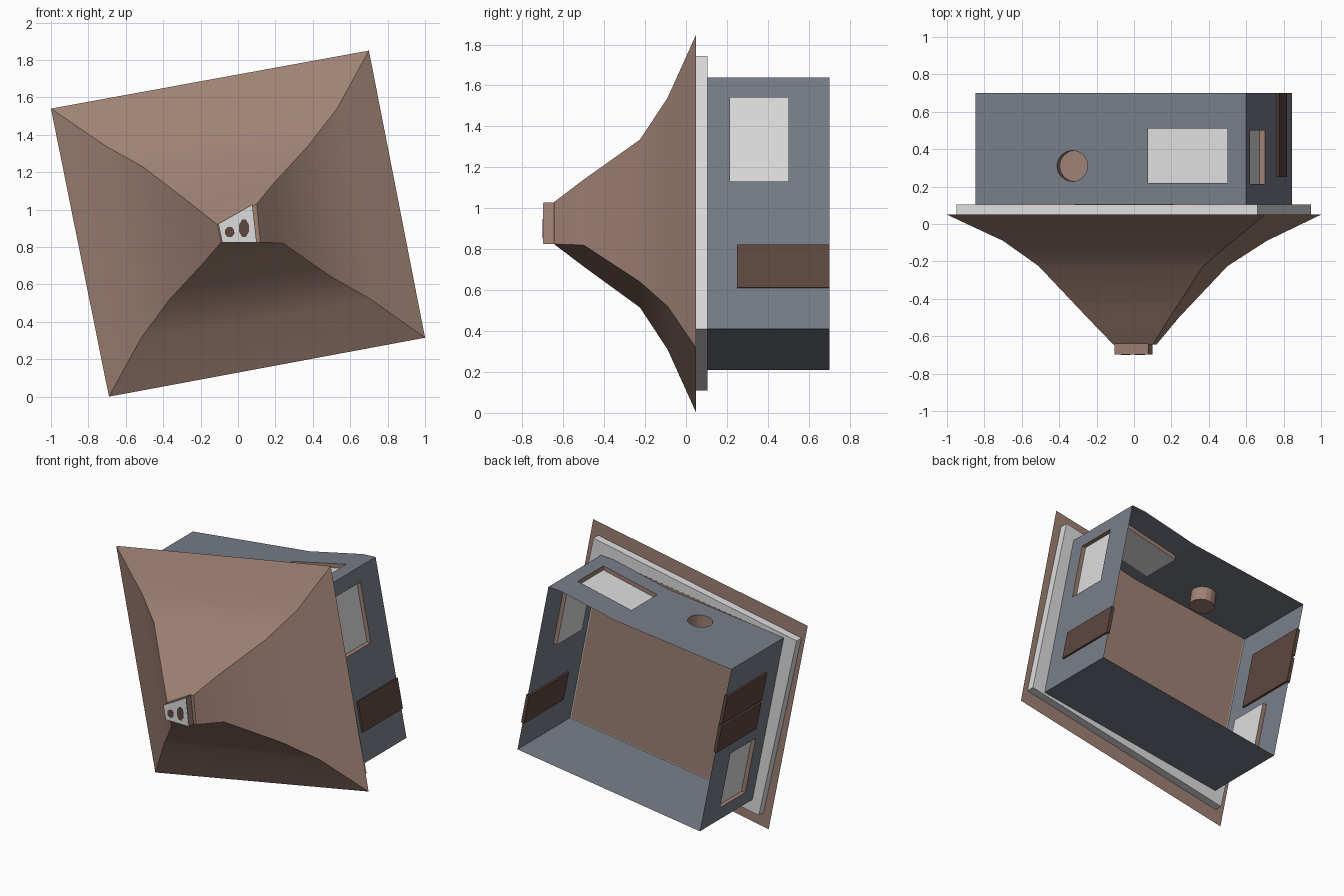
import bpy, bmesh, math
from mathutils import Vector

if "Cube" in bpy.data.objects:
    bpy.data.objects.remove(bpy.data.objects["Cube"])


def mat(name, c):
    m = bpy.data.materials.new(name)
    m.diffuse_color = (*c, 1)
    m.use_nodes = True
    m.node_tree.nodes["Principled BSDF"].inputs["Base Color"].default_value = m.diffuse_color
    return m


BROWN = mat("warm_brown", (0.35, 0.22, 0.175))
BLUE = mat("slate_blue", (0.185, 0.205, 0.247))
WHITE = mat("off_white", (0.72, 0.72, 0.72))
DARK = mat("dark_brown", (0.11, 0.062, 0.05))


def make(name, bm, mats, fix=True):
    if fix:
        bmesh.ops.recalc_face_normals(bm, faces=bm.faces)
    me = bpy.data.meshes.new(name)
    bm.to_mesh(me)
    bm.free()
    for m in mats:
        me.materials.append(m)
    ob = bpy.data.objects.new(name, me)
    bpy.context.collection.objects.link(ob)
    return ob


def loft(name, rings, m):
    """Closed body through (y, [(x, z), ...]) rings."""
    bm = bmesh.new()
    vs = [[bm.verts.new((x, y, z)) for x, z in pts] for y, pts in rings]
    n = len(vs[0])
    for a, b in zip(vs, vs[1:]):
        for i in range(n):
            j = (i + 1) % n
            bm.faces.new((a[i], a[j], b[j], b[i]))
    bm.faces.new(vs[0])
    bm.faces.new(vs[-1])
    return make(name, bm, [m])


# Flared four-sided roof lying on its side (rings from tip to eaves)
tip = [(-0.11, 0.92), (0.10, 1.03), (0.12, 0.825), (-0.09, 0.825)]
roof = loft("roof", [
    (-0.645, tip),
    (-0.50, [(-0.25, 1.03), (0.19, 1.14), (0.24, 0.82), (-0.185, 0.715)]),
    (-0.225, [(-0.51, 1.23), (0.37, 1.335), (0.50, 0.64), (-0.37, 0.515)]),
    (-0.09, [(-0.70, 1.335), (0.53, 1.54), (0.71, 0.52), (-0.52, 0.31)]),
    (0.05, [(-1.0, 1.54), (0.70, 1.85), (1.0, 0.315), (-0.69, 0.0)]),
], BROWN)
bpy.context.view_layer.objects.active = roof
roof.select_set(True)
bpy.ops.object.shade_smooth_by_angle(angle=math.radians(35))

# Roof tip block with white front and two dark spots
block = [(-0.105, 0.925), (0.077, 1.028), (0.10, 0.825), (-0.085, 0.825)]
loft("tip_block", [(-0.697, block), (-0.64, block)], BROWN)
face = [(-0.102, 0.922), (0.075, 1.023), (0.097, 0.827), (-0.082, 0.827)]
loft("tip_front", [(-0.699, face), (-0.695, face)], WHITE)
for i, (cx, cz, rx, rz) in enumerate([(-0.045, 0.88, 0.027, 0.03), (0.032, 0.9, 0.028, 0.05)]):
    o = [(cx + rx * math.cos(t * math.pi / 4 + .4), cz + rz * math.sin(t * math.pi / 4 + .4))
         for t in range(8)]
    loft(f"tip_spot_{i + 1}", [(-0.70, o), (-0.696, o)], DARK)

# White board under the eaves, and brown inner panel
board = [(-0.95, 1.44), (0.66, 1.745), (0.945, 0.41), (-0.65, 0.11)]
loft("eaves_board", [(0.05, board), (0.105, board)], WHITE)

C = [Vector((-0.848, 0, 1.435)), Vector((0.60, 0, 1.64)),
     Vector((0.845, 0, 0.41)), Vector((-0.60, 0, 0.21))]
inner = [(p.x * 0.99, 0.925 + (p.z - 0.925) * 0.99) for p in C]
loft("inner_panel", [(0.104, inner), (0.106, inner)], BROWN)

TOP_BEND = [(0, 0), (0.638, -0.025), (0.931, 0.008), (1, 0)]


def bend(k, s):
    """Slight sag along the top wall."""
    if k == 0:
        for (a, u), (b, v) in zip(TOP_BEND, TOP_BEND[1:]):
            if a <= s <= b:
                return u + (v - u) * (s - a) / (b - a)
    return 0


def inward(k):
    d = (C[(k + 1) % 4] - C[k]).normalized()
    return Vector((d.z, 0, -d.x))


def wall_point(k, s, y, off=Vector()):
    """Point on wall k at fraction s, plus an offset."""
    p = C[k].lerp(C[(k + 1) % 4], s) + off
    return Vector((p.x, y, p.z + bend(k, s)))


def wall(name, k, win=None, hole=None, off=Vector()):
    """Thin wall with optional recessed window (s0, s1, y0, y1) and round
    pipe (s0, s1, centre s, centre y, radius, depth)."""
    ss, ys = [0, 1], [0.10, 0.70]
    if win:
        ss, ys = [0, win[0], win[1], 1], [0.10, win[2], win[3], 0.70]
    if hole:
        ss = sorted(ss + list(hole[:2]))
    bm = bmesh.new()
    g = [[bm.verts.new(wall_point(k, s, y)) for y in ys] for s in ss]

    def pocket(rim, floor, m):
        n = len(rim)
        for e in range(n):
            h = (e + 1) % n
            bm.faces.new((rim[e], rim[h], floor[h], floor[e])).material_index = 1
        bm.faces.new(floor).material_index = m

    for i in range(len(ss) - 1):
        for j in range(len(ys) - 1):
            q = [g[i][j], g[i + 1][j], g[i + 1][j + 1], g[i][j + 1]]
            if win and ss[i] == win[0] and j == 1:
                pocket(q, [bm.verts.new(v.co + off) for v in q], 2)
            elif hole and ss[i] == hole[0] and j == 1:
                _, _, cs, cy, r, depth = hole
                length = (C[(k + 1) % 4] - C[k]).length
                rim = []
                for t in range(16):
                    a = t * math.pi / 8 - math.pi * 0.75
                    rim.append(bm.verts.new(wall_point(
                        k, cs + r * math.cos(a) / length, cy + r * math.sin(a))))
                for e in range(4):
                    arc = [rim[(4 * e + t) % 16] for t in range(4, -1, -1)]
                    bm.faces.new([q[e], q[(e + 1) % 4]] + arc)
                pocket(rim, [bm.verts.new(v.co + inward(k) * depth) for v in rim], 1)
            else:
                bm.faces.new(q)
    return make(name, bm, [BLUE, BROWN, WHITE], fix=False)


# Four house walls, open at the back (the left wall runs bottom to top)
wall("top_wall", 0, (0.638, 0.931, 0.22, 0.51),
     (0.29, 0.43, 0.358, 0.31, 0.083, 0.10), Vector((0, 0, -0.03)))
wall("right_wall", 1, (0.08, 0.415, 0.215, 0.50), off=Vector((-0.03, 0, 0)))
wall("bottom_wall", 2)
wall("left_wall", 3, (0.08, 0.415, 0.215, 0.50), off=Vector((0.03, 0, 0)))


def plank(name, k, s0, s1, d0=-0.012, d1=0.012):
    pts = [wall_point(k, s, 0, inward(k) * d) for s, d in
           ((s0, d0), (s1, d0), (s1, d1), (s0, d1))]
    loft(name, [(y, [(p.x, p.z) for p in pts]) for y in (0.25, 0.70)], DARK)


# Dark planks set through the side walls, with one inner board on the left
plank("right_plank", 1, 0.667, 0.837)
plank("left_plank_upper", 3, 0.667, 0.837)
plank("left_plank_lower", 3, 0.49, 0.65)
plank("left_inner_board", 3, 0.49, 0.837, 0.004, 0.013)
